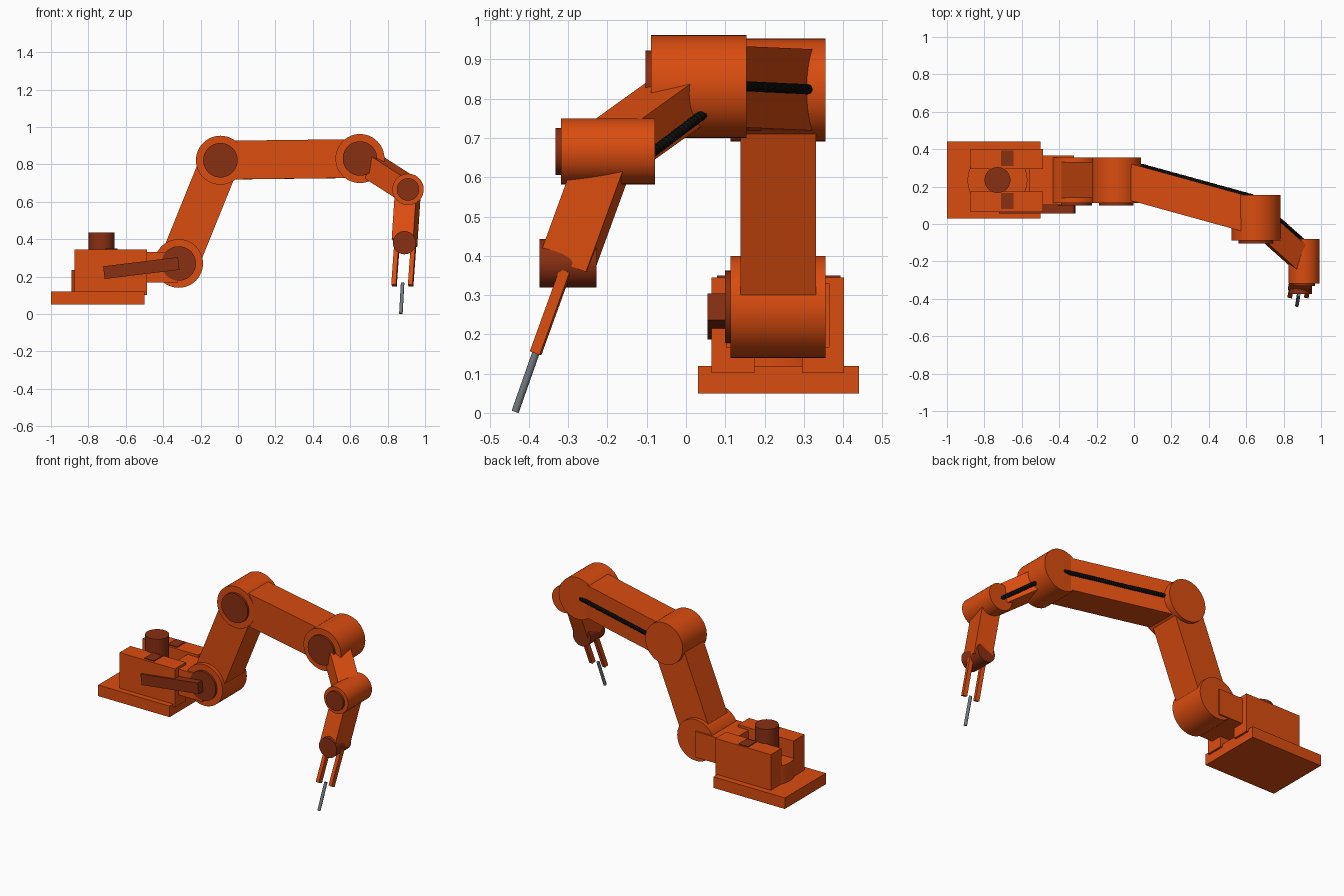
import bpy, bmesh, math
from mathutils import Vector, Matrix

cube = bpy.data.objects.get("Cube")
if cube:
    bpy.data.objects.remove(cube, do_unlink=True)


def material(name, rgb):
    m = bpy.data.materials.new(name)
    m.use_nodes = True
    m.diffuse_color = (*rgb, 1)
    m.node_tree.nodes["Principled BSDF"].inputs["Base Color"].default_value = (*rgb, 1)
    return m


ORANGE = material("orange_paint", (0.70, 0.072, 0.005))
BROWN = material("dark_rust", (0.25, 0.029, 0.006))
BLACK = material("black_rubber", (0.004, 0.004, 0.004))
GREY = material("steel_grey", (0.17, 0.19, 0.21))


def finish(name, bm, mat, smooth=False):
    mesh = bpy.data.meshes.new(name)
    bm.to_mesh(mesh)
    bm.free()
    mesh.materials.append(mat)
    ob = bpy.data.objects.new(name, mesh)
    bpy.context.collection.objects.link(ob)
    if smooth:
        bpy.ops.object.select_all(action="DESELECT")
        ob.select_set(True)
        bpy.context.view_layer.objects.active = ob
        bpy.ops.object.shade_smooth_by_angle(angle=math.radians(35))
    return ob


def block(name, x, y, z, mat):
    """Axis-aligned box from (min, max) ranges."""
    bm = bmesh.new()
    size = [r[1] - r[0] for r in (x, y, z)]
    mid = [sum(r) / 2 for r in (x, y, z)]
    bmesh.ops.create_cube(bm, size=1, matrix=Matrix.Translation(mid) @ Matrix.Diagonal((*size, 1)))
    return finish(name, bm, mat)


def bar(name, start, end, width, height, mat, roll=0):
    """Box running between two points; width is the level side."""
    p, q = Vector(start), Vector(end)
    d = (q - p).normalized()
    a = Vector((0, 0, 1)).cross(d).normalized()
    a.rotate(Matrix.Rotation(math.radians(roll), 3, d))
    b = d.cross(a)
    frame = Matrix((a * width, b * height, q - p)).transposed().to_4x4()
    bm = bmesh.new()
    bmesh.ops.create_cube(bm, size=1, matrix=Matrix.Translation((p + q) / 2) @ frame)
    return finish(name, bm, mat)


def rod(name, start, end, radius, mat, sides=48):
    """Cylinder between two points."""
    p, q = Vector(start), Vector(end)
    bm = bmesh.new()
    turn = (q - p).to_track_quat("Z", "Y").to_matrix().to_4x4()
    bmesh.ops.create_cone(bm, cap_ends=True, segments=sides, radius1=radius, radius2=radius,
                          depth=(q - p).length, matrix=Matrix.Translation((p + q) / 2) @ turn)
    return finish(name, bm, mat, True)


def joint(name, x, z, y, radius, cap_radius):
    """Pivot drum along y with a dark cap on its front."""
    rod(name, (x, y[0], z), (x, y[1], z), radius, ORANGE)
    rod(name + "_cap", (x, y[0] - 0.014, z), (x, y[0] + 0.01, z), cap_radius, BROWN)


def cable(name, start, end, radius=0.013):
    """Ribbed hose made of overlapping beads."""
    p, q = Vector(start), Vector(end)
    count = int((q - p).length / radius)
    bm = bmesh.new()
    for i in range(count + 1):
        bmesh.ops.create_uvsphere(bm, u_segments=12, v_segments=8, radius=radius,
                                  matrix=Matrix.Translation(p.lerp(q, i / count)))
    return finish(name, bm, BLACK, True)


# Base: plate, turntable, motor and two cheeks with top plates
block("base_plate", (-1, -0.5), (0.03, 0.44), (0.05, 0.12), ORANGE)
rod("turntable", (-0.73, 0.235, 0.115), (-0.73, 0.235, 0.235), 0.16, ORANGE)
rod("base_motor", (-0.73, 0.235, 0.2), (-0.73, 0.235, 0.435), 0.069, BROWN)
for side, y in (("front", (0.065, 0.175)), ("back", (0.295, 0.402))):
    block(side + "_cheek", (-0.875, -0.487), y, (0.102, 0.345), ORANGE)
    block(side + "_cheek_plate", (-0.71, -0.643), (y[0] + 0.014, y[1] - 0.008),
          (0.342, 0.35), BROWN)
block("shoulder_bracket", (-0.56, -0.32), (0.102, 0.365), (0.167, 0.33), ORANGE)

# Pivot drums
joint("shoulder_joint", -0.317, 0.27, (0.113, 0.355), 0.13, 0.092)
joint("elbow_joint", -0.094, 0.822, (0.113, 0.355), 0.131, 0.092)
joint("forearm_joint", 0.652, 0.831, (-0.089, 0.154), 0.131, 0.092)
joint("wrist_joint", 0.909, 0.666, (-0.318, -0.079), 0.084, 0.06)
bar("shoulder_lever", (-0.717, 0.079, 0.221), (-0.317, 0.079, 0.27), 0.048, 0.068, BROWN)

# Arm segments
bar("upper_arm", (-0.317, 0.235, 0.27), (-0.094, 0.235, 0.822), 0.193, 0.211, ORANGE)
bar("forearm", (-0.094, 0.245, 0.822), (0.652, 0.039, 0.831), 0.19, 0.207, ORANGE)
bar("wrist_arm", (0.652, 0.032, 0.831), (0.909, -0.198, 0.666), 0.13, 0.122, ORANGE, -6)
bar("gripper_arm", (0.909, -0.199, 0.666), (0.89, -0.303, 0.381), 0.117, 0.127, ORANGE)

# Hoses along the back of the arm
cable("forearm_cable", (0.045, 0.309, 0.824), (0.63, 0.148, 0.832))
cable("wrist_cable", (0.752, 0.045, 0.762), (0.915, -0.1, 0.652))

# Gripper
rod("gripper_hub", (0.89, -0.373, 0.381), (0.89, -0.228, 0.381), 0.062, BROWN)
for side, x in (("right", 0.834), ("left", 0.923)):
    bar(side + "_finger", (x + 0.015, -0.307, 0.362), (x, -0.383, 0.152), 0.025, 0.027, ORANGE)
rod("tool_tip", (0.88, -0.378, 0.165), (0.871, -0.435, 0.003), 0.0095, GREY, 24)
